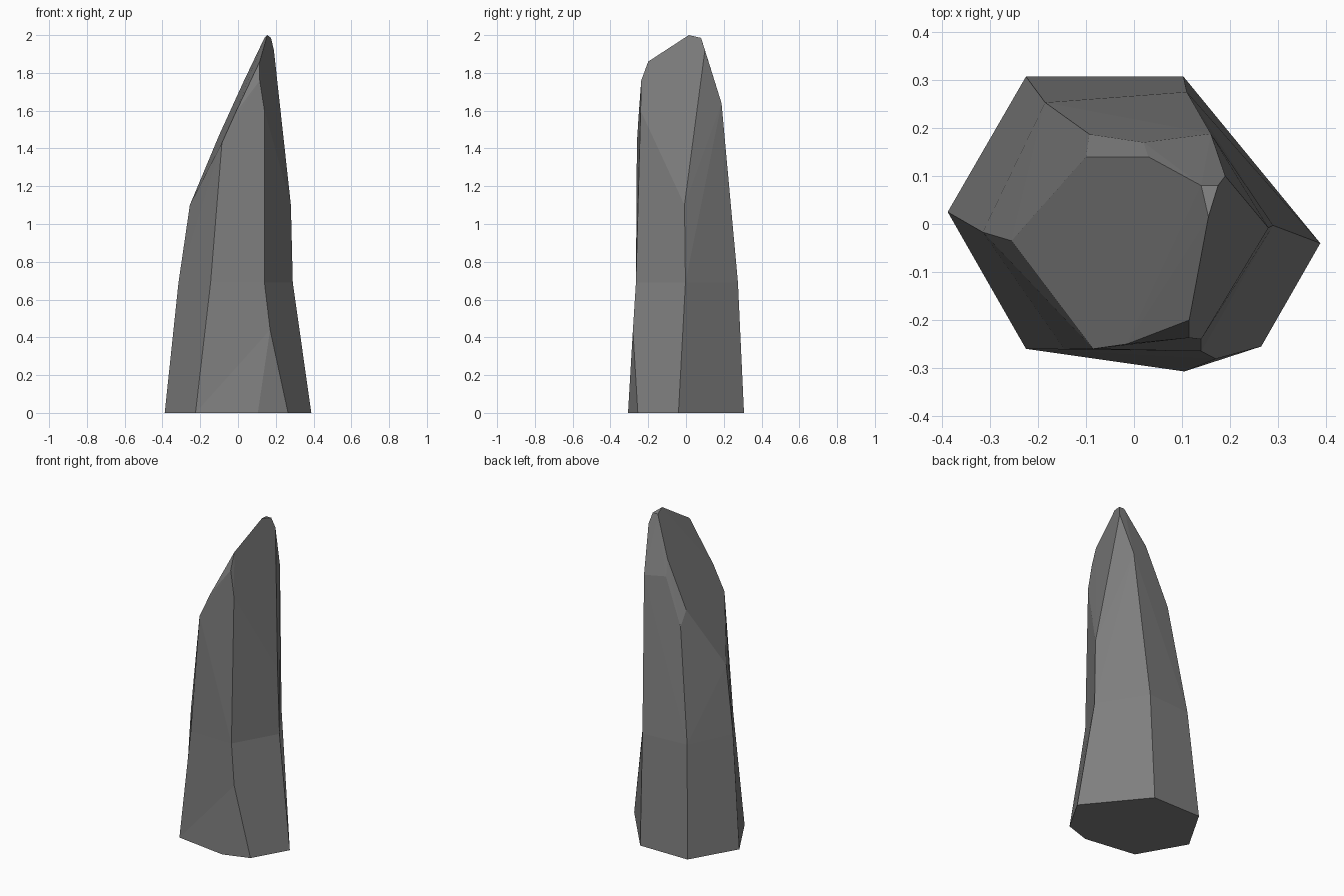
import bpy, bmesh, math

if "Cube" in bpy.data.objects:
    bpy.data.objects.remove(bpy.data.objects["Cube"])

# Crystal outline: foot, waist ring, and the chisel-cut tip
FOOT = [(-.388, .025), (-.225, -.26), (.105, -.307), (.265, -.255),
        (.388, -.04), (.103, .307), (-.225, .307)]
WAIST = [(-.315, -.017), (-.145, -.261), (.14, -.265),
         (.29, -.003), (.11, .275), (-.185, .253)]
NOTCH = (.17, -.281, .44)
TIP = [(-.255, -.035, 1.1), (.28, -.008, 1.1),                     # shoulders
       (-.085, -.26, 1.43), (-.015, -.25, 1.585), (.115, -.2, 1.86),  # front of slanted cut
       (.155, .015, 2), (.14, .08, 1.985), (.175, .08, 1.985),       # peak
       (.03, .14, 1.755), (-.10, .14, 1.47),                         # back of slanted cut
       (.19, .10, 1.92), (.16, .188, 1.64), (.02, .17, 1.66), (-.093, .187, 1.38),
       (.14, -.24, 1.6), (.115, -.237, 1.76)]

bm = bmesh.new()

# Upper shaft and tip: convex facets, opened at the waist
waist = [bm.verts.new((x, y, .69)) for x, y in WAIST]
tip = [bm.verts.new(p) for p in TIP]
bmesh.ops.convex_hull(bm, input=waist + tip)
cap = [f for f in bm.faces if all(v.co.z < .7 for v in f.verts)]
bmesh.ops.delete(bm, geom=cap, context='FACES_ONLY')

# Flared lower shaft, with the notch facet at the front right
foot = [bm.verts.new((x, y, 0)) for x, y in FOOT]
notch = bm.verts.new(NOTCH)
b, r = foot, waist
for face in ((b[0], b[1], r[1], r[0]), (b[1], b[2], notch), (b[1], notch, r[2], r[1]),
             (b[2], b[3], notch), (b[3], b[4], notch), (b[4], r[3], r[2], notch),
             (b[4], b[5], r[4], r[3]), (b[5], b[6], r[5], r[4]),
             (b[6], b[0], r[0], r[5]), b[::-1]):
    bm.faces.new(face)

loose = [v for v in bm.verts if not v.link_faces]
bmesh.ops.delete(bm, geom=loose, context='VERTS')
bmesh.ops.dissolve_limit(bm, angle_limit=math.radians(1), verts=bm.verts[:], edges=bm.edges[:])
bmesh.ops.recalc_face_normals(bm, faces=bm.faces[:])

mesh = bpy.data.meshes.new("crystal_rock")
bm.to_mesh(mesh)
bm.free()

stone = bpy.data.materials.new("grey stone")
stone.diffuse_color = (.21, .21, .21, 1)
stone.use_nodes = True
stone.node_tree.nodes["Principled BSDF"].inputs["Base Color"].default_value = stone.diffuse_color
mesh.materials.append(stone)
bpy.context.collection.objects.link(bpy.data.objects.new("crystal_rock", mesh))
